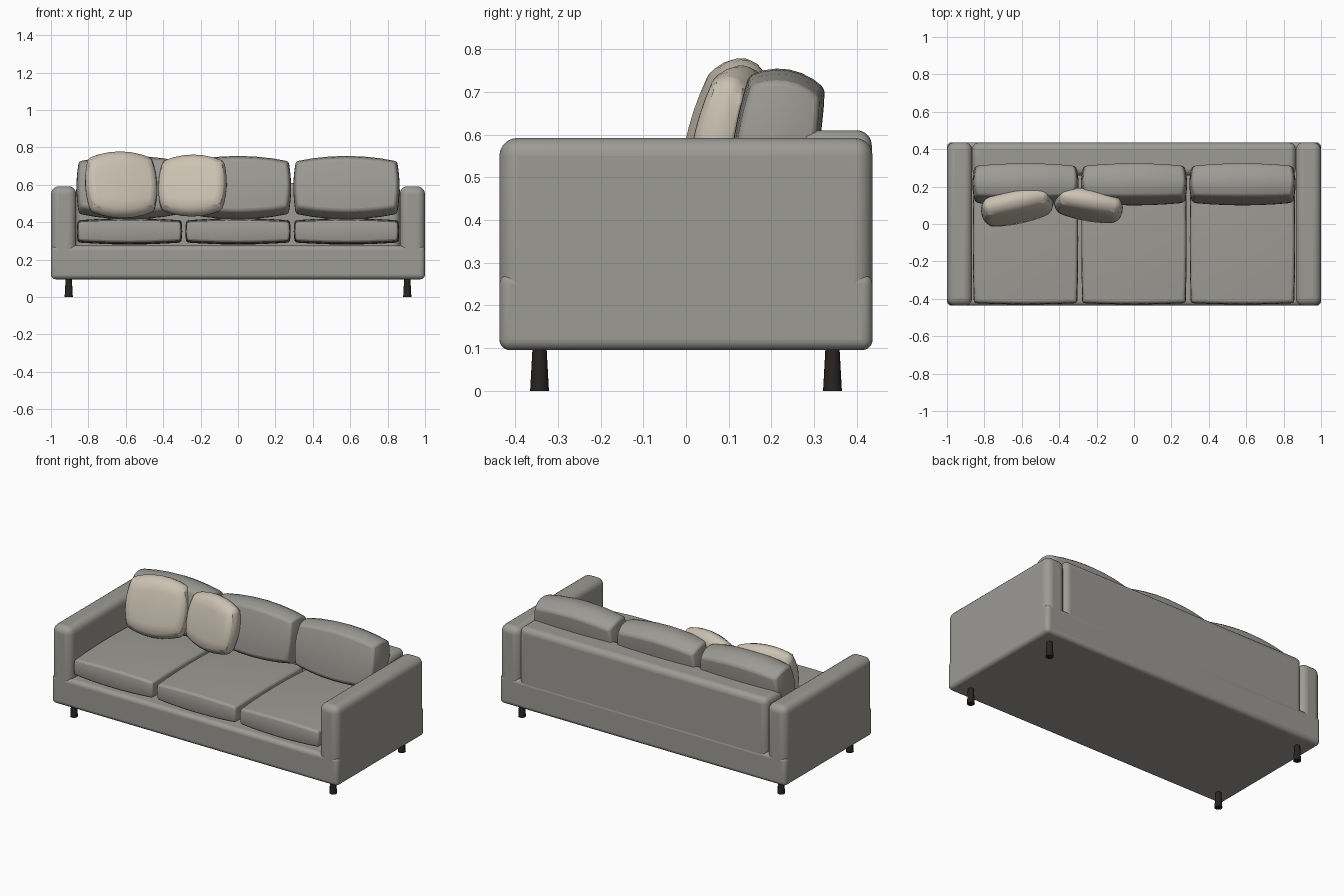
import bpy, bmesh
from math import radians
from mathutils import Vector

if "Cube" in bpy.data.objects:
    bpy.data.objects.remove(bpy.data.objects["Cube"])


def material(name, rgb):
    m = bpy.data.materials.new(name)
    m.diffuse_color = (*rgb, 1)
    m.use_nodes = True
    m.node_tree.nodes["Principled BSDF"].inputs["Base Color"].default_value = m.diffuse_color
    return m


grey = material("warm_grey_fabric", (0.335, 0.325, 0.298))
beige = material("beige_fabric", (0.60, 0.54, 0.445))
dark = material("dark_wood", (0.02, 0.017, 0.015))


def finish(bm, name, bevel, segments, mat, loc, rot=(0, 0, 0)):
    me = bpy.data.meshes.new(name)
    bm.to_mesh(me)
    bm.free()
    me.materials.append(mat)
    ob = bpy.data.objects.new(name, me)
    bpy.context.collection.objects.link(ob)
    ob.location = loc
    ob.rotation_euler = [radians(a) for a in rot]
    if bevel:
        b = ob.modifiers.new("round", 'BEVEL')
        b.width, b.segments = bevel, segments
        b.limit_method, b.angle_limit = 'ANGLE', radians(40)
    bpy.ops.object.select_all(action='DESELECT')
    ob.select_set(True)
    bpy.context.view_layer.objects.active = ob
    bpy.ops.object.shade_smooth_by_angle(angle=radians(40))
    return ob


def block(name, lo, hi, bevel):
    """Padded box between two corners."""
    lo, hi = Vector(lo), Vector(hi)
    bm = bmesh.new()
    bmesh.ops.create_cube(bm, size=1)
    bmesh.ops.scale(bm, vec=hi - lo, verts=bm.verts)
    return finish(bm, name, bevel, 5, grey, (lo + hi) / 2)


def cushion(name, half, swell, loc, rot=(0, 0, 0), bevel=0.012, mat=grey):
    """Box that swells in the middle of each side."""
    bm = bmesh.new()
    bmesh.ops.create_cube(bm, size=2)
    bmesh.ops.subdivide_edges(bm, edges=bm.edges[:], cuts=5, use_grid_fill=True)
    for v in bm.verts:
        p = v.co.copy()
        for i in range(3):
            a, b = p[(i + 1) % 3], p[(i + 2) % 3]
            v.co[i] = half[i] * p[i] * (1 - swell[i] * a * a) * (1 - swell[i] * b * b)
    return finish(bm, name, bevel, 3, mat, loc, rot)


# Frame
block("base", (-1, -0.437, 0.095), (1, 0.437, 0.275), 0.025)
block("backrest", (-0.865, 0.26, 0.2), (0.865, 0.435, 0.61), 0.035)
for side, s in (("left", -1), ("right", 1)):
    x0, x1 = sorted((s * 0.865, s * 1.0))
    block(side + "_arm", (x0, -0.437, 0.11), (x1, 0.437, 0.592), 0.042)

# Seat and back cushions
for i in (-1, 0, 1):
    cushion(f"seat_cushion_{i + 2}", (0.282, 0.35, 0.07), (0.02, 0.02, 0.15),
            (i * 0.58, -0.08, 0.351))
    cushion(f"back_cushion_{i + 2}", (0.284, 0.1, 0.17), (0.045, 0.1, 0.17),
            (i * 0.58, 0.212, 0.585), (-10, 0, 0))

# Throw pillows
cushion("large_throw_pillow", (0.195, 0.066, 0.184), (0.11, 0.14, 0.2),
        (-0.625, 0.093, 0.6), (-15, 0, 12), 0.02, beige)
cushion("small_throw_pillow", (0.185, 0.063, 0.17), (0.11, 0.14, 0.2),
        (-0.243, 0.1, 0.596), (-14, 0, -10), 0.02, beige)

# Legs, flared toward the floor
for sx, side in ((-1, "left"), (1, "right")):
    for sy, end in ((-1, "front"), (1, "back")):
        bm = bmesh.new()
        bmesh.ops.create_cone(bm, cap_ends=True, segments=20,
                              radius1=0.022, radius2=0.016, depth=0.11)
        finish(bm, f"{end}_{side}_leg", 0, 0, dark, (sx * 0.905, sy * 0.343, 0.055))
